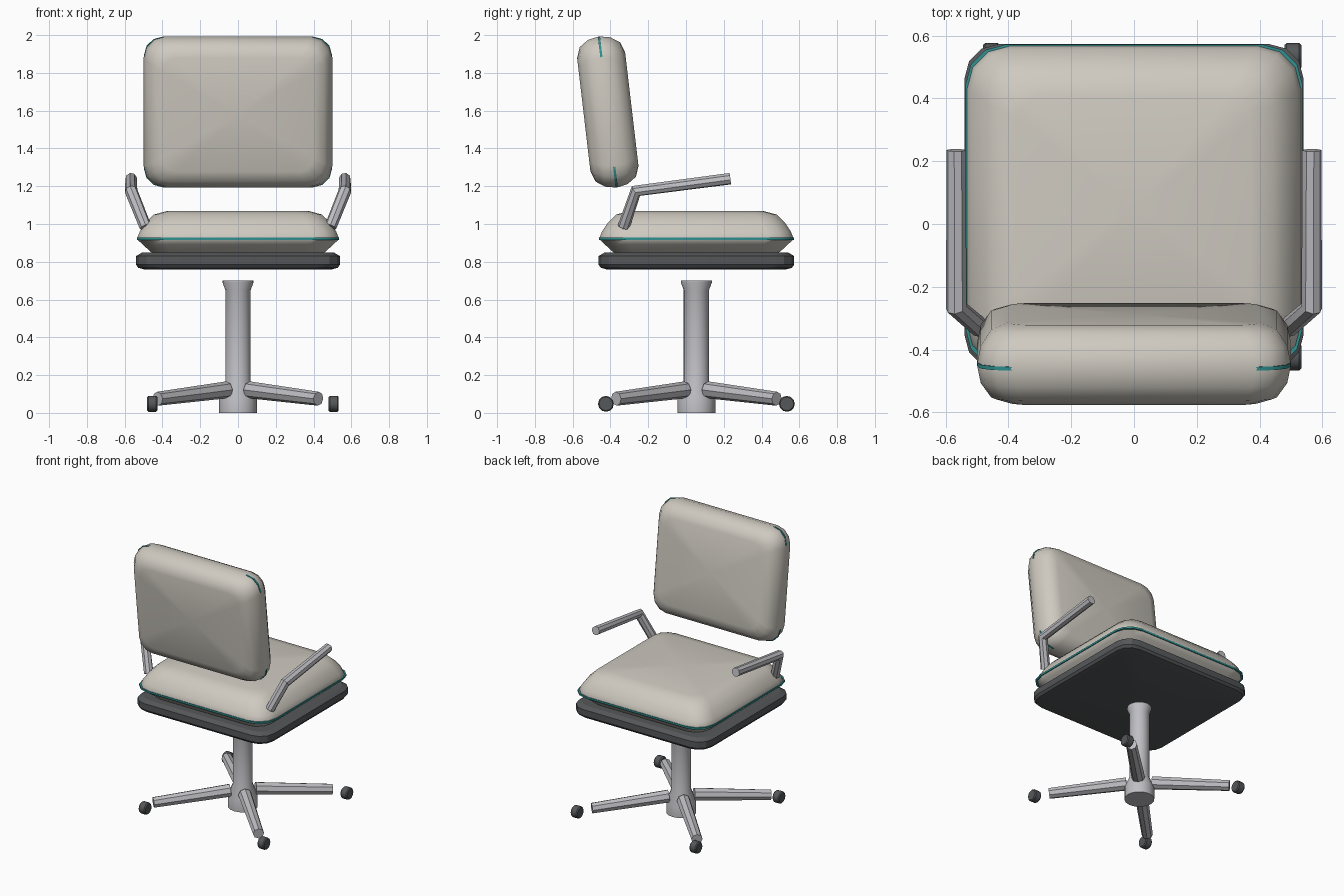
import bpy, bmesh
from math import sin, cos, pi, radians
from mathutils import Vector

if "Cube" in bpy.data.objects:
    bpy.data.objects.remove(bpy.data.objects["Cube"])

CY = 0.055  # shared centre of seat and pedestal in y


def material(name, rgb):
    m = bpy.data.materials.new(name)
    m.diffuse_color = (*rgb, 1)
    m.use_nodes = True
    m.node_tree.nodes["Principled BSDF"].inputs["Base Color"].default_value = m.diffuse_color
    return m


fabric = material("fabric", (0.62, 0.59, 0.53))
dark = material("dark_plastic", (0.09, 0.095, 0.10))
steel = material("steel", (0.52, 0.52, 0.55))
teal = material("teal_piping", (0.03, 0.28, 0.28))


def smooth(obj, angle):
    bpy.ops.object.select_all(action='DESELECT')
    obj.select_set(True)
    bpy.context.view_layer.objects.active = obj
    bpy.ops.object.shade_smooth_by_angle(angle=radians(angle))


def rounded_rect(hx, hy, r, z, seg=3):
    pts = []
    for i, (sx, sy) in enumerate([(1, 1), (-1, 1), (-1, -1), (1, -1)]):
        for k in range(seg + 1):
            a = (i + k / seg) * pi / 2
            pts.append((sx * (hx - r) + r * cos(a), sy * (hy - r) + r * sin(a), z))
    return pts


def circle(r, z, n=16):
    return [(r * cos(2 * pi * i / n), r * sin(2 * pi * i / n), z) for i in range(n)]


def loft(name, rings, mat, loc, rot_x=0, angle=40):
    """Skin a stack of rings and close both ends with a centre fan."""
    bm = bmesh.new()
    loops = [[bm.verts.new(p) for p in ring] for ring in rings]
    n = len(loops[0])
    for a, b in zip(loops, loops[1:]):
        for i in range(n):
            j = (i + 1) % n
            bm.faces.new((a[i], a[j], b[j], b[i]))
    for loop in (loops[0], loops[-1]):
        c = bm.verts.new((0, 0, loop[0].co.z))
        for i in range(n):
            bm.faces.new((loop[i], loop[(i + 1) % n], c))
    bmesh.ops.recalc_face_normals(bm, faces=bm.faces)
    me = bpy.data.meshes.new(name)
    bm.to_mesh(me)
    bm.free()
    obj = bpy.data.objects.new(name, me)
    bpy.context.collection.objects.link(obj)
    me.materials.append(mat)
    obj.location = loc
    obj.rotation_euler.x = rot_x
    smooth(obj, angle)
    return obj


def pad(name, hx, hy, r, profile, mat, loc, rot_x=0, angle=50):
    """Rounded slab from (inset, z) profile pairs."""
    rings = [rounded_rect(hx - d, hy - d, max(r - d * 0.4, 0.03), z) for d, z in profile]
    return loft(name, rings, mat, loc, rot_x, angle)


def tube(name, points, radii, mat, res=2):
    cu = bpy.data.curves.new(name, 'CURVE')
    cu.dimensions = '3D'
    cu.bevel_depth = 1
    cu.bevel_resolution = res
    cu.use_fill_caps = True
    s = cu.splines.new('POLY')
    s.points.add(len(points) - 1)
    for p, co, r in zip(s.points, points, radii):
        p.co = (*co, 1)
        p.radius = r
    cu.materials.append(mat)
    obj = bpy.data.objects.new(name, cu)
    bpy.context.collection.objects.link(obj)
    bpy.ops.object.select_all(action='DESELECT')
    obj.select_set(True)
    bpy.context.view_layer.objects.active = obj
    bpy.ops.object.convert(target='MESH')
    smooth(bpy.context.object, 30)


# Seat: dark pan, cushion, piping
pad("seat_pan", 0.54, 0.518, 0.11,
    [(0.05, 0.758), (0.012, 0.768), (0, 0.785), (0, 0.83), (0.03, 0.848)],
    dark, (0, CY, 0), angle=25)
pad("seat_cushion", 0.535, 0.515, 0.14,
    [(0.09, 0.842), (0.07, 0.855), (0.03, 0.892), (0.003, 0.917), (0.003, 0.93),
     (0.015, 0.96), (0.045, 1.005), (0.09, 1.05), (0.165, 1.07)],
    fabric, (0, CY, 0))
pad("seat_piping", 0.536, 0.516, 0.125, [(0, 0.915), (0, 0.928)], teal, (0, CY, 0))

# Backrest: tilted cushion with piping along its seam
tilt = radians(90 + 6.7)
back_at = (0, -0.414, 1.593)
half = [(0.10, 0.128), (0.045, 0.108), (0.012, 0.06)]
pad("backrest_cushion", 0.5, 0.403, 0.115,
    [(d, -z) for d, z in half] + [(0, 0)] + half[::-1], fabric, back_at, tilt)
pad("backrest_piping", 0.498, 0.401, 0.1, [(0, -0.006), (0, 0.006)], teal, back_at, tilt)

# Armrests: bent tubes on both sides
for side, s in (("left", -1), ("right", 1)):
    tube(f"{side}_armrest",
         [(s * 0.49, -0.33, 0.985), (s * 0.566, -0.265, 1.175), (s * 0.566, 0.235, 1.24)],
         [0.032, 0.034, 0.031], steel)

# Pedestal column with hub and flared top
loft("pedestal", [circle(r, z) for r, z in
     [(0.1, 0), (0.1, 0.08), (0.067, 0.165), (0.067, 0.65), (0.082, 0.69), (0.082, 0.70)]],
     steel, (0, CY, 0), angle=30)

# Four diagonal legs and casters
for sx in (-1, 1):
    for sy in (-1, 1):
        tag = ("left" if sx < 0 else "right") + ("_front" if sy > 0 else "_back")
        tube(f"{tag}_leg",
             [(sx * 0.06, CY + sy * 0.06, 0.122), (sx * 0.425, CY + sy * 0.425, 0.075)],
             [0.045, 0.037], steel)
        caster = loft(f"{tag}_caster",
                      [circle(r, z, 12) for r, z in
                       [(0.036, -0.027), (0.042, -0.02), (0.042, 0.02), (0.036, 0.027)]],
                      dark, (0.026 + sx * 0.48, CY + sy * 0.479, 0.048), angle=35)
        caster.rotation_euler.y = pi / 2
